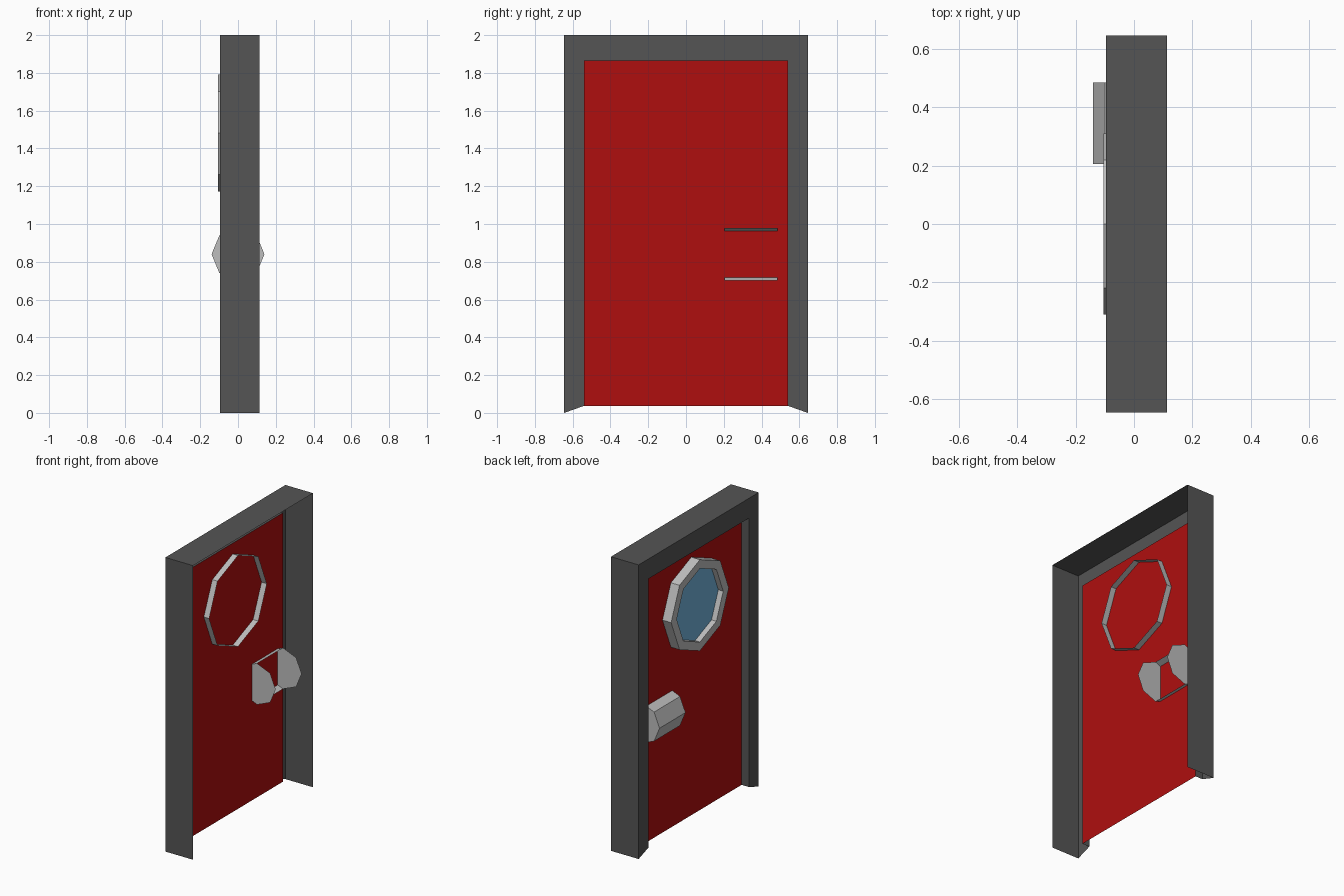
import bpy, bmesh, math

if "Cube" in bpy.data.objects:
    bpy.data.objects.remove(bpy.data.objects["Cube"])


def material(name, rgb):
    m = bpy.data.materials.new(name)
    m.diffuse_color = (*rgb, 1)
    m.use_nodes = True
    m.node_tree.nodes["Principled BSDF"].inputs["Base Color"].default_value = m.diffuse_color
    return m


GREY = material("dark grey", (0.09, 0.09, 0.09))
RED = material("red", (0.43, 0.0045, 0.0045))
METAL = material("light grey", (0.51, 0.51, 0.51))
GLASS = material("blue glass", (0.17, 0.45, 0.70))


def build(name, mat, make):
    bm = bmesh.new()
    make(bm)
    bmesh.ops.remove_doubles(bm, verts=bm.verts, dist=1e-5)
    me = bpy.data.meshes.new(name)
    bm.to_mesh(me)
    bm.free()
    me.materials.append(mat)
    ob = bpy.data.objects.new(name, me)
    bpy.context.collection.objects.link(ob)
    return ob


def strip(bm, a, b, closed=False):
    """Quads between two matching point rows."""
    va, vb = [bm.verts.new(p) for p in a], [bm.verts.new(p) for p in b]
    n = len(a)
    for i in range(n if closed else n - 1):
        j = (i + 1) % n
        bm.faces.new((va[i], va[j], vb[j], vb[i]))


def polygon(bm, pts):
    bm.faces.new([bm.verts.new(p) for p in pts])


XF, XB, XD = -0.095, 0.113, -0.04    # frame front, frame back, door plane


def arch(x, w, bottom, top):
    return [(x, w, bottom), (x, w, top), (x, -w, top), (x, -w, bottom)]


# Door frame: open-backed shell with outer walls, face and reveal
def frame(bm):
    rows = [arch(XB, 0.645, 0, 2), arch(XF, 0.645, 0, 2),
            arch(XF, 0.54, 0.037, 1.865), arch(XD, 0.54, 0.037, 1.865)]
    for a, b in zip(rows, rows[1:]):
        strip(bm, a, b)


build("door_frame", GREY, frame)

# Door panel
build("door_panel", RED, lambda bm: polygon(bm, arch(XD, 0.54, 0.037, 1.865)))


# Octagonal window
def octagon(x, r):
    return [(x, r * math.cos(i * math.pi / 4), 1.482 + r * math.sin(i * math.pi / 4))
            for i in range(8)]


def rim(bm):
    rows = [octagon(0, 0.31), octagon(-0.105, 0.31),
            octagon(-0.105, 0.25), octagon(-0.068, 0.25)]
    for a, b in zip(rows, rows[1:]):
        strip(bm, a, b, True)


build("window_rim", METAL, rim)
build("window_glass", GLASS, lambda bm: polygon(bm, octagon(-0.068, 0.25)[::-1]))


# Handle: octagonal end caps, walled only on the front half
def handle(bm):
    def row(y, n):
        return [(-0.14 * math.sin(i * math.pi / 4), y, 0.84 + 0.14 * math.cos(i * math.pi / 4))
                for i in range(n)]
    strip(bm, row(0.205, 5), row(0.484, 5))
    polygon(bm, row(0.205, 8)[::-1])
    polygon(bm, row(0.484, 8))
    bmesh.ops.remove_doubles(bm, verts=bm.verts, dist=1e-5)
    bmesh.ops.recalc_face_normals(bm, faces=bm.faces)


build("handle", METAL, handle)
